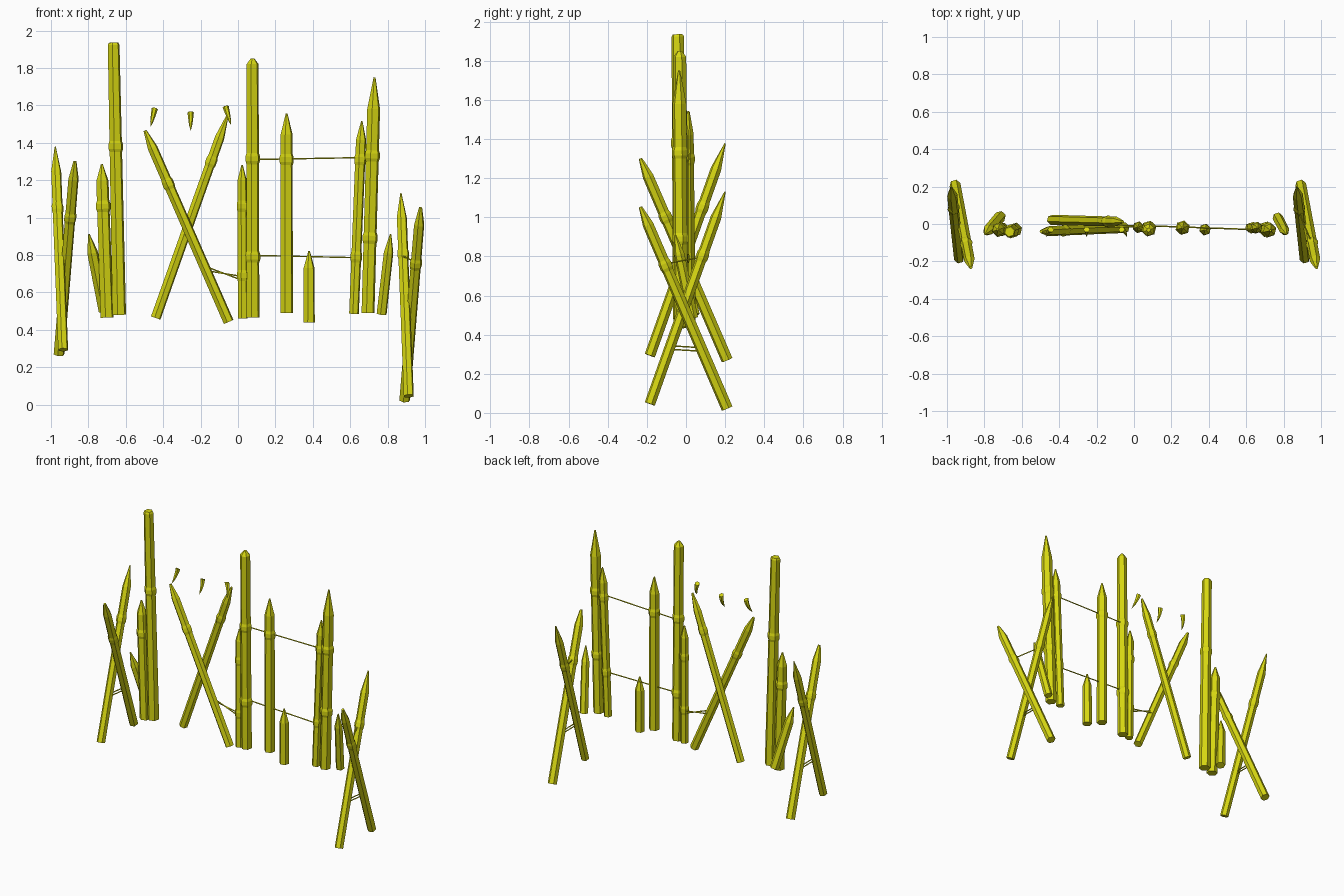
import bpy, bmesh, math
from mathutils import Vector

if "Cube" in bpy.data.objects:
    bpy.data.objects.remove(bpy.data.objects["Cube"])

mat = bpy.data.materials.new("bamboo_yellow")
mat.diffuse_color = (0.68, 0.68, 0.006, 1)
mat.use_nodes = True
mat.node_tree.nodes["Principled BSDF"].inputs["Base Color"].default_value = mat.diffuse_color


def loft(name, centres, radii, sides=6, spin=0.0):
    """Skin flat-sided rings along a list of centre points."""
    bm = bmesh.new()
    axis = (centres[-1] - centres[0]).normalized()
    ref = Vector((0, 0, 1)) if abs(axis.z) < 0.7 else Vector((1, 0, 0))
    u = (ref - axis * ref.dot(axis)).normalized()
    v = axis.cross(u)
    rings = []
    for c, r in zip(centres, radii):
        ring = []
        for i in range(sides):
            a = 2 * math.pi * i / sides + spin
            ring.append(bm.verts.new(c + (u * math.cos(a) + v * math.sin(a)) * r))
        rings.append(ring)
    for lo, hi in zip(rings, rings[1:]):
        for i in range(sides):
            j = (i + 1) % sides
            bm.faces.new((lo[i], lo[j], hi[j], hi[i]))
    bm.faces.new(rings[0][::-1])
    bm.faces.new(rings[-1])
    bmesh.ops.recalc_face_normals(bm, faces=bm.faces)
    me = bpy.data.meshes.new(name)
    bm.to_mesh(me)
    bm.free()
    me.materials.append(mat)
    ob = bpy.data.objects.new(name, me)
    bpy.context.collection.objects.link(ob)
    return ob


def stake(name, a, b, r, tip, knots=(), top=0.15, end=0.95, spin=0.3):
    """Bamboo stake from a to b: swollen knots, then a tip of given length."""
    a, b = Vector(a), Vector(b)
    n = (b - a).length
    d = (b - a) / n
    prof = [(0, r)]
    for z in knots:
        t = (z - a.z) / d.z
        s = r * (1 + (end - 1) * t / n)
        prof += [(t - 0.03, s), (t - 0.013, s * 1.17), (t + 0.013, s * 1.17), (t + 0.03, s)]
    prof += [(n - tip, r * end), (n, r * top)]
    loft(name, [a + d * t for t, _ in prof], [s for _, s in prof], 6, spin)


def rope(name, a, b, r=0.004):
    loft(name, [Vector(a), Vector(b)], [r, r], 5)


# Left group of upright stakes
stake("left_tall_post", (-.635, -.03, .48), (-.665, -.042, 1.935), .038, .012, (1.38,), .7, .86)
stake("left_mid_stake", (-.70, -.03, .465), (-.728, -.03, 1.285), .036, .09, (1.06,))
stake("left_short_stake", (-.715, .04, .50), (-.797, -.055, .91), .031, .1)

# Middle group
stake("centre_tall_post", (.08, -.02, .465), (.078, -.032, 1.85), .036, .03, (.79, 1.315), .3, .93)
stake("centre_thin_stake", (.025, -.02, .46), (.022, -.015, 1.28), .027, .08, (.69, 1.06))
stake("middle_stake", (.26, -.02, .49), (.26, -.02, 1.555), .035, .11, (1.31,))
stake("small_stake", (.38, -.03, .44), (.38, -.03, .82), .032, .09)

# Right group
stake("right_thin_stake", (.62, -.02, .485), (.662, -.02, 1.515), .027, .1, (.79, 1.31), end=1.05)
stake("right_tall_stake", (.695, -.025, .49), (.73, -.035, 1.75), .036, .17, (.89, 1.33), end=1.0)
stake("right_short_stake", (.768, .035, .485), (.816, -.055, .91), .028, .1)

# Crossed stakes in the facade
stake("cross_front", (-.05, -.02, .442), (-.497, -.04, 1.465), .029, .1, (1.18,), .3)
stake("cross_back", (-.44, .022, .463), (-.058, .012, 1.54), .028, .12, (1.30,), .25)

# Crossed stakes standing fore and aft at both ends, the right pair lower
for side, dx, dz in (("left", 0, 0), ("right", 1.848, -.247)):
    stake(side + "_end_cross_a", (-.957 + dx, .21, .27 + dz), (-.872 + dx, -.233, 1.3 + dz),
          .03, .1, (1.0 + dz,), .3)
    stake(side + "_end_cross_b", (-.935 + dx, -.185, .293 + dz), (-.977 + dx, .2, 1.378 + dz),
          .028, .14, (1.05 + dz,), .12, 1.0)
    for k in (0, .018):
        rope(side + "_end_rope", (-.945 + dx, -.09, .572 + dz + k), (-.935 + dx, .08, .562 + dz + k))
rope("right_end_upper_rope", (.878, .07, .795), (.955, -.11, .76))

# Horizontal ropes between posts
rope("upper_rope", (.09, -.01, 1.31), (.65, -.03, 1.32))
rope("lower_rope", (.09, -.01, .797), (.64, -.03, .785))
rope("cross_rope_high", (-.165, -.005, .715), (.02, -.01, .685))
rope("cross_rope_low", (-.165, -.015, .735), (.02, -.015, .665))

# Hanging curved claws above the cross
for x, z, lean in ((-.445, 1.582, -.022), (-.253, 1.562, 0), (-.066, 1.592, .028)):
    pts, rad = [], []
    for i in range(5):
        t = i / 4
        pts.append(Vector((x + lean * t, -.03 - .035 * t * t if t < .8 else -.068, z - .095 * t)))
        rad.append(.016 * (1 - t) ** .6 + .001)
    loft("claw", pts, rad, 6)
